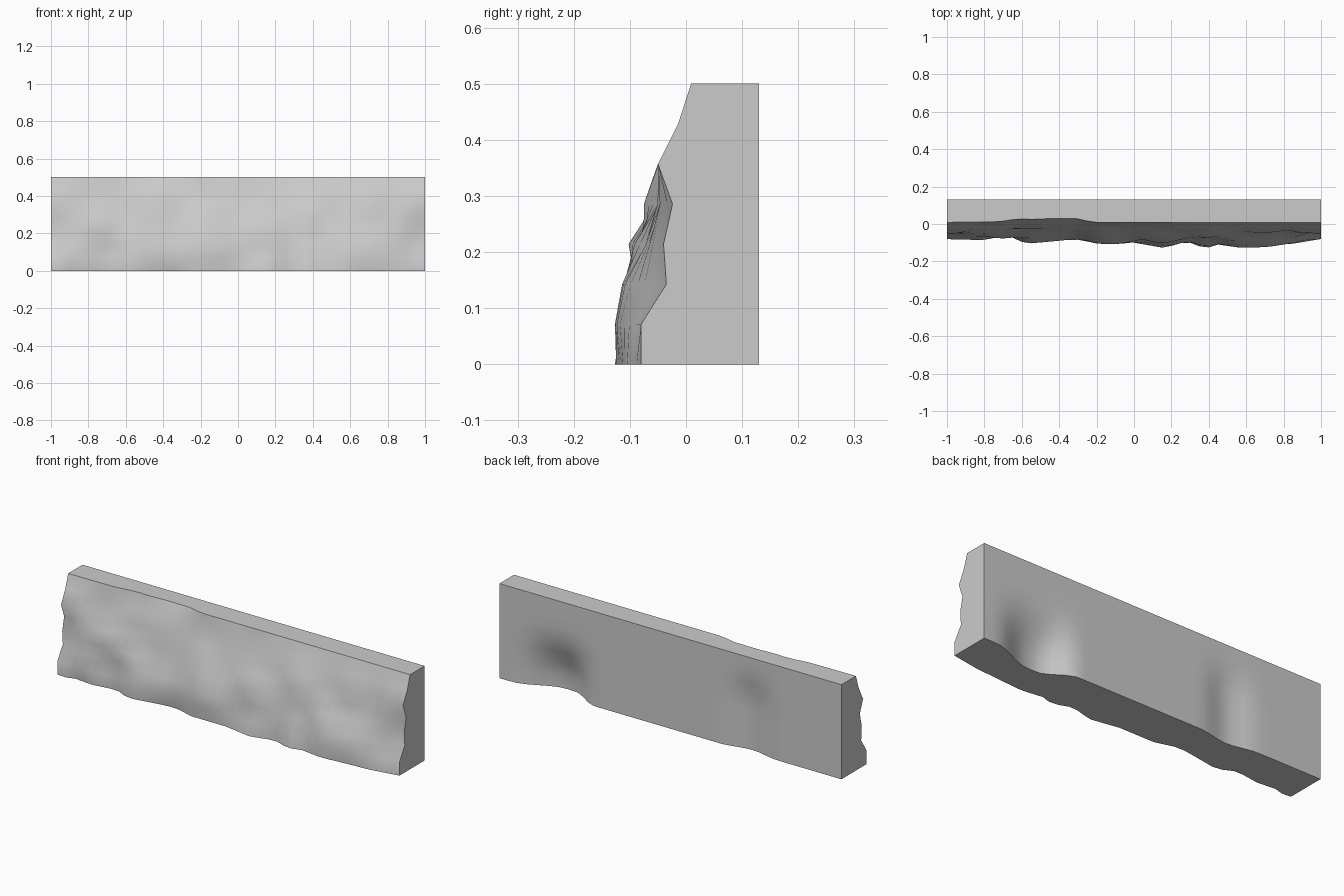
import bpy, bmesh, math
from mathutils import Vector, noise

if "Cube" in bpy.data.objects:
    bpy.data.objects.remove(bpy.data.objects["Cube"])

COLS, ROWS, H = 40, 7, 0.5

def interp(pts, t):
    for (a, u), (b, v) in zip(pts, pts[1:]):
        if t <= b:
            return u + (v - u) * (t - a) / (b - a)
    return pts[-1][1]

def smooth(t):
    t = max(0, min(1, t))
    return t * t * (3 - 2 * t)

# Front outline along the foot of the wall (x, y)
foot = [(-1, -.08), (-.93, -.085), (-.9, -.07), (-.8, -.08), (-.66, -.06), (-.62, -.09),
        (-.55, -.1), (-.4, -.075), (-.32, -.066), (-.2, -.1), (0, -.1), (.17, -.13),
        (.23, -.103), (.3, -.1), (.38, -.131), (.45, -.11), (.57, -.127), (.65, -.12),
        (.85, -.105), (1, -.08)]
# Per-row depth: end section, average section, and furthest reach
end = [-.08, -.08, -.035, -.04, -.024, -.05, -.015, .007]
mean = [-.1, -.1, -.085, -.073, -.058, -.035, -.01, .01]
reach = [-.132, -.13, -.115, -.105, -.083, -.05, -.014, .007]
# Recess along the top edge (x, y)
top = [(-1, .009), (-.72, .012), (-.62, .028), (-.53, .024), (-.45, .03), (-.3, .028), (-.22, .009), (1, .009)]

def front_y(x, r):
    z = H * r / ROWS
    f = interp(foot, x)
    if r == 0:
        return f
    if r == ROWS:
        return interp(top, x)
    n = noise.noise(Vector((x * 5.0, z * 9.0, 3.7))) * 0.045 * math.sin(math.pi * z / H)
    y = mean[r] + (f + .1) * (1 - z / H) ** 1.3 + n + (interp(top, x) - .009) * (z / H) ** 2
    k = smooth((1 - abs(x)) / .16)
    return max(reach[r], end[r] + (y - end[r]) * k)

def back_y(x, z):
    # Two shallow hollows rising from the foot of the back
    big = .085 * smooth((.93 - x) / .26) * smooth((x - .44) / .18) * smooth((.33 - z) / .28)
    small = .028 * smooth(1 - abs(x + .46) / .17) * smooth((.42 - z) / .16)
    return .13 - big - small

bm = bmesh.new()
xs = [-1 + 2 * i / COLS for i in range(COLS + 1)]
zs = [H * r / ROWS for r in range(ROWS + 1)]
F = [[bm.verts.new((x, front_y(x, r), z)) for r, z in enumerate(zs)] for x in xs]
B = [[bm.verts.new((x, back_y(x, z), z)) for z in zs] for x in xs]

for i in range(COLS):
    for r in range(ROWS):
        bm.faces.new((F[i][r], F[i+1][r], F[i+1][r+1], F[i][r+1]))
        bm.faces.new((B[i+1][r], B[i][r], B[i][r+1], B[i+1][r+1]))
    # Top and underside
    bm.faces.new((F[i][-1], F[i+1][-1], B[i+1][-1], B[i][-1]))
    bm.faces.new((B[i][0], B[i+1][0], F[i+1][0], F[i][0]))
# Flat ends
for r in range(ROWS):
    bm.faces.new((F[-1][r], B[-1][r], B[-1][r+1], F[-1][r+1]))
    bm.faces.new((B[0][r], F[0][r], F[0][r+1], B[0][r+1]))
bmesh.ops.recalc_face_normals(bm, faces=bm.faces)

me = bpy.data.meshes.new("rock_wall")
bm.to_mesh(me)
bm.free()
wall = bpy.data.objects.new("rock_wall", me)
bpy.context.collection.objects.link(wall)
bpy.context.view_layer.objects.active = wall
wall.select_set(True)
bpy.ops.object.shade_smooth_by_angle(angle=math.radians(50))
